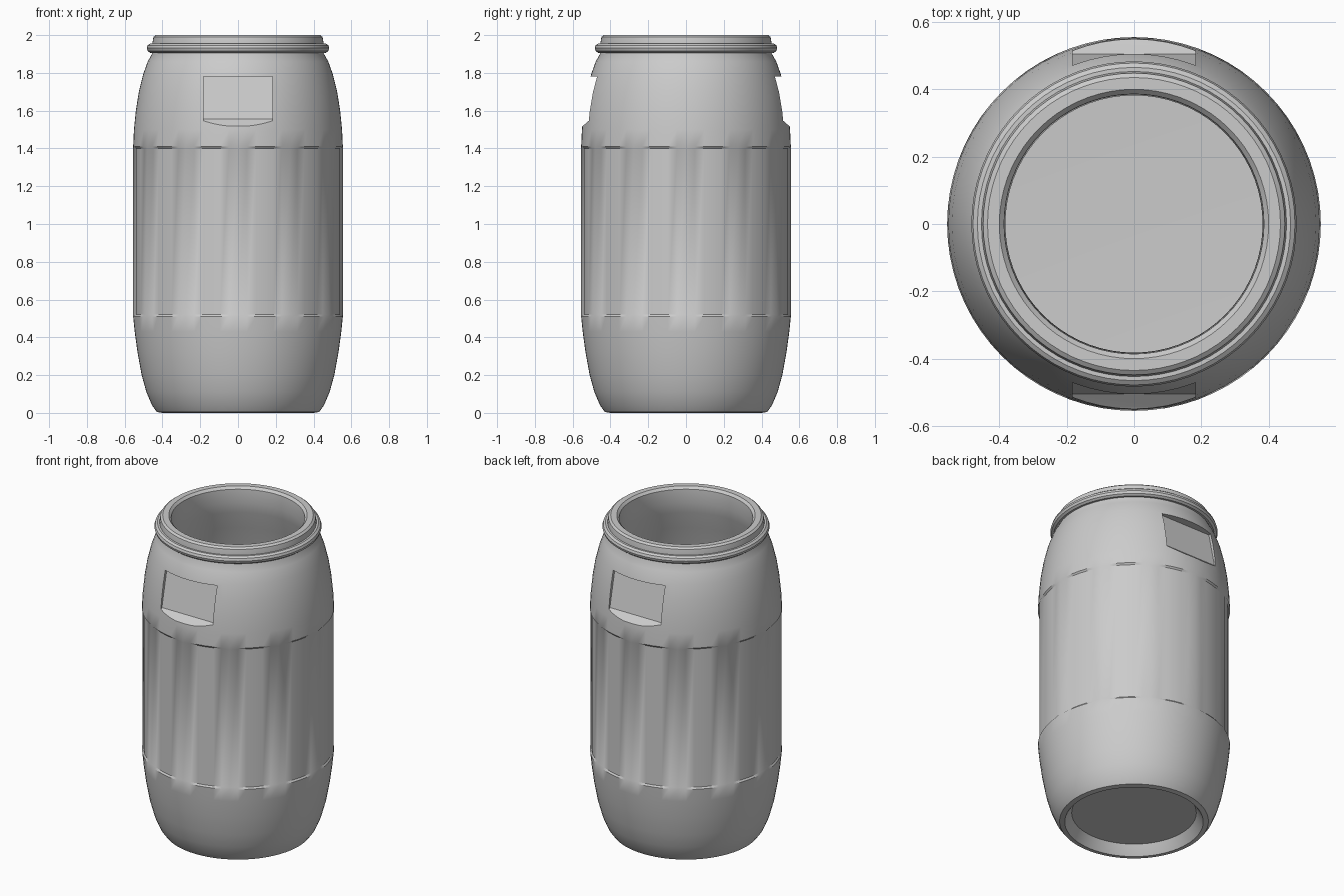
import bpy, bmesh, math

if "Cube" in bpy.data.objects:
    bpy.data.objects.remove(bpy.data.objects["Cube"])

grey = bpy.data.materials.new("grey_plastic")
grey.diffuse_color = (0.6, 0.6, 0.6, 1)
grey.use_nodes = True
grey.node_tree.nodes["Principled BSDF"].inputs["Base Color"].default_value = grey.diffuse_color
SEGS = 72


def lathe(name, profile, closed=False):
    """Spin (radius, z, rib_drop) points round z; rib_drop recesses the panels between ribs."""
    bm = bmesh.new()
    rings = []
    for r, z, drop in profile:
        if r == 0:
            rings.append([bm.verts.new((0, 0, z))])
            continue
        ring = []
        for i in range(SEGS):
            a = 2 * math.pi * i / SEGS - math.pi / 2
            rr = r if i % 6 == 0 else r - drop
            ring.append(bm.verts.new((rr * math.cos(a), rr * math.sin(a), z)))
        rings.append(ring)
    pairs = list(zip(rings, rings[1:]))
    if closed:
        pairs.append((rings[-1], rings[0]))
    for a, b in pairs:
        for i in range(SEGS):
            j = (i + 1) % SEGS
            if len(a) == 1:
                bm.faces.new((a[0], b[j], b[i]))
            elif len(b) == 1:
                bm.faces.new((a[i], a[j], b[0]))
            else:
                bm.faces.new((a[i], a[j], b[j], b[i]))
    bmesh.ops.recalc_face_normals(bm, faces=bm.faces)
    return finish(name, bm)


def finish(name, bm):
    me = bpy.data.meshes.new(name)
    bm.to_mesh(me)
    bm.free()
    me.materials.append(grey)
    ob = bpy.data.objects.new(name, me)
    bpy.context.collection.objects.link(ob)
    return ob


def smooth(ob):
    bpy.ops.object.select_all(action='DESELECT')
    ob.select_set(True)
    bpy.context.view_layer.objects.active = ob
    bpy.ops.object.shade_smooth_by_angle(angle=math.radians(35))


# Barrel shell: recessed base, bulged wall, ribbed middle, rolled mouth, hollow inside
D = 0.008
outer = [(0, 0.06, 0), (0.36, 0.06, 0), (0.385, 0.02, 0), (0.40, 0.0, 0), (0.43, 0.005, 0),
         (0.455, 0.04, 0), (0.485, 0.11, 0), (0.51, 0.20, 0), (0.532, 0.32, 0),
         (0.547, 0.43, 0), (0.555, 0.51, 0), (0.555, 0.52, D), (0.555, 1.40, D),
         (0.555, 1.41, 0), (0.551, 1.50, 0), (0.541, 1.60, 0), (0.525, 1.70, 0),
         (0.503, 1.79, 0), (0.478, 1.86, 0), (0.453, 1.905, 0), (0.453, 1.96, 0),
         (0.448, 1.99, 0), (0.435, 2.0, 0), (0.40, 2.0, 0), (0.386, 1.985, 0)]
inner = [(0.382, 1.90, 0), (0.40, 1.83, 0), (0.43, 1.72, 0), (0.47, 1.60, 0), (0.51, 1.42, 0),
         (0.515, 0.50, 0), (0.47, 0.20, 0), (0.42, 0.10, 0), (0, 0.09, 0)]
shell = lathe("barrel_shell", outer + inner)

# Hand pockets front and back, with a slanted back wall under an overhanging hood
for s, name in ((-1, "front_pocket_cutter"), (1, "back_pocket_cutter")):
    bm = bmesh.new()
    section = [(0.455, 1.78), (0.70, 1.78), (0.70, 1.49), (0.545, 1.52), (0.505, 1.555)]
    face = bm.faces.new([bm.verts.new((-0.183, s * y, z)) for y, z in section])
    ext = bmesh.ops.extrude_face_region(bm, geom=[face])
    moved = [v for v in ext["geom"] if isinstance(v, bmesh.types.BMVert)]
    bmesh.ops.translate(bm, verts=moved, vec=(0.366, 0, 0))
    bmesh.ops.recalc_face_normals(bm, faces=bm.faces)
    cutter = finish(name, bm)
    cutter.hide_render = True
    mod = shell.modifiers.new(name, 'BOOLEAN')
    mod.operation = 'DIFFERENCE'
    mod.solver = 'EXACT'
    mod.object = cutter
    bpy.context.view_layer.objects.active = shell
    bpy.ops.object.modifier_apply(modifier=mod.name)
    bpy.data.objects.remove(cutter)
smooth(shell)

# Clamp band round the mouth
band = [(0.457 + 0.026 * math.cos(k * math.pi / 5), 1.931 + 0.026 * math.sin(k * math.pi / 5), 0)
        for k in range(10)]
smooth(lathe("mouth_band", band, closed=True))
